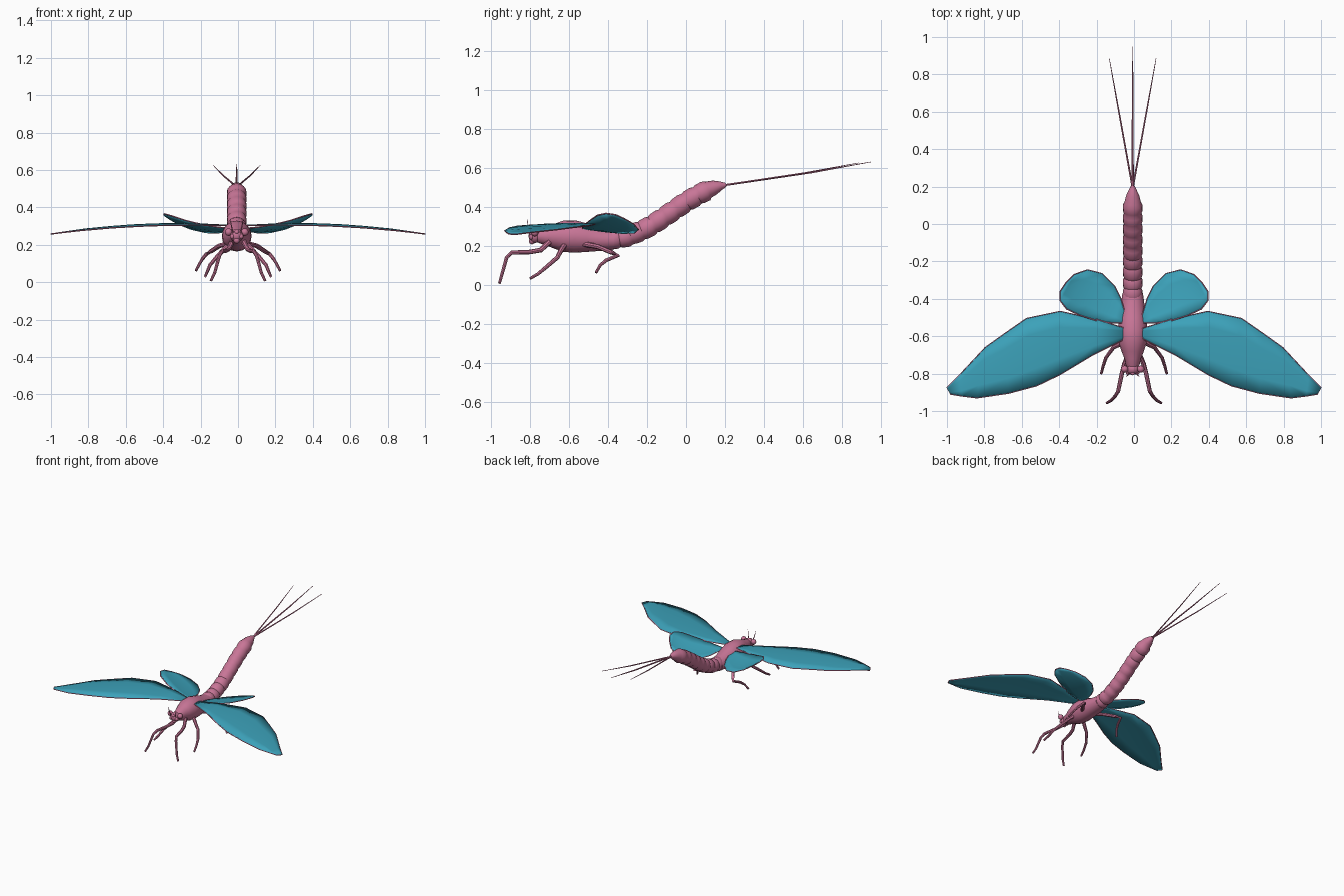
import bpy, bmesh, math
from mathutils import Vector

cube = bpy.data.objects.get("Cube")
if cube:
    bpy.data.objects.remove(cube)

AXIS = -0.007  # body midline


def material(name, rgb):
    m = bpy.data.materials.new(name)
    m.use_nodes = True
    m.diffuse_color = (*rgb, 1)
    m.node_tree.nodes["Principled BSDF"].inputs["Base Color"].default_value = (*rgb, 1)
    return m


PINK = material("dusty pink", (0.58, 0.18, 0.31))
TEAL = material("wing teal", (0.045, 0.36, 0.49))


def finish(name, bm, mat, angle=40):
    bmesh.ops.recalc_face_normals(bm, faces=bm.faces)
    mesh = bpy.data.meshes.new(name)
    bm.to_mesh(mesh)
    bm.free()
    mesh.materials.append(mat)
    ob = bpy.data.objects.new(name, mesh)
    bpy.context.collection.objects.link(ob)
    bpy.ops.object.select_all(action='DESELECT')
    ob.select_set(True)
    bpy.context.view_layer.objects.active = ob
    bpy.ops.object.shade_smooth_by_angle(angle=math.radians(angle))
    return ob


def tube(name, points, radii, sides=8, mat=PINK, closed=False):
    """Sweep rings along a path; a radius may be a (sideways, upward) pair."""
    bm = bmesh.new()
    pts = [Vector(p) for p in points]
    n, rings = len(pts), []
    for i, p in enumerate(pts):
        if closed:
            tangent = pts[(i + 1) % n] - pts[i - 1]
        else:
            tangent = pts[min(i + 1, n - 1)] - pts[max(i - 1, 0)]
        tangent.normalize()
        ref = Vector((0, 0, 1)) if closed else Vector((1, 0, 0))
        side = (ref - tangent * ref.dot(tangent)).normalized()
        up = side.cross(tangent)
        r = radii[i]
        rs, ru = r if isinstance(r, tuple) else (r, r)
        rings.append([bm.verts.new(p + side * rs * math.cos(a) + up * ru * math.sin(a))
                      for a in (2 * math.pi * k / sides for k in range(sides))])
    pairs = list(zip(rings, rings[1:]))
    if closed:
        pairs.append((rings[-1], rings[0]))
    else:
        bm.faces.new(rings[0])
        bm.faces.new(rings[-1])
    for a, b in pairs:
        for k in range(sides):
            j = (k + 1) % sides
            bm.faces.new((a[k], a[j], b[j], b[k]))
    return finish(name, bm, mat)


def ball(name, centre, size):
    bm = bmesh.new()
    bmesh.ops.create_uvsphere(bm, u_segments=12, v_segments=8, radius=1)
    for v in bm.verts:
        v.co = Vector(centre) + Vector(v.co[i] * size[i] for i in range(3))
    return finish(name, bm, PINK)


# Thorax: y, z, half width, half height
thorax = [(-.78, .25, .02, .02), (-.755, .25, .036, .036), (-.72, .249, .044, .046),
          (-.68, .249, .06, .062), (-.63, .249, .076, .08), (-.57, .247, .08, .083),
          (-.51, .24, .073, .073), (-.44, .231, .064, .058), (-.37, .23, .055, .05)]
tube("thorax", [(AXIS, y, z) for y, z, *_ in thorax], [(a, b) for *_, a, b in thorax], 16)

# Abdomen: bulging segments along a rising centreline
centre = [(-.4, .23), (-.3, .247), (-.2, .29), (-.13, .335), (0, .425), (.06, .46), (.115, .488)]


def centre_z(y):
    for (y0, z0), (y1, z1) in zip(centre, centre[1:]):
        if y <= y1 + 1e-6:
            return z0 + (z1 - z0) * (y - y0) / (y1 - y0)


path, radii = [], []
segments = 9
for i in range(segments):
    for f, r in ((0, .047), (.2, .052), (.75, .053)):
        y = -.4 + .515 * (i + f) / segments
        path.append((AXIS, y, centre_z(y)))
        radii.append(r)
path += [(AXIS, .115, .488), (AXIS, .15, .5), (AXIS, .18, .508), (AXIS, .205, .512)]
radii += [.044, .036, .022, .01]
tube("abdomen", path, radii, 16)

# Tail filaments
for name, dx, y, z, r in (("left_tail", .125, .885, .625, .005),
                          ("middle_tail", 0, .95, .63, .006),
                          ("right_tail", -.125, .885, .625, .005)):
    start, end = Vector((AXIS, .19, .51)), Vector((AXIS + dx, y, z))
    mid = start.lerp(end, .6) - Vector((0, 0, .006))
    tube(name, [start, mid, end], [r, r * .8, .0015], 6)

# Head
ball("head", (AXIS, -.775, .25), (.036, .033, .036))
ball("mouth", (AXIS, -.79, .225), (.018, .016, .018))
ball("brow", (AXIS, -.798, .268), (.012, .011, .011))


# Wing ribs: front point and rear point of each rib, root to tip
def fore_z(x, y):
    return .298 + .06 * x - .1 * x * x + .03 * (y + .7) * (1 - x)


def hind_z(x, y):
    return .268 + .62 * x * x - .15 * (y + .4)


fore_ribs = [((.04, -.56), (.04, -.61)), ((.2, -.51), (.22, -.70)), ((.395, -.467), (.395, -.805)),
             ((.575, -.505), (.52, -.865)), ((.69, -.585), (.67, -.905)), ((.795, -.66), (.84, -.93)),
             ((.935, -.81), (.92, -.92)), ((1.0, -.875), (.98, -.91))]
hind_ribs = [((.04, -.5), (.04, -.53)), ((.07, -.40), (.11, -.53)), ((.105, -.33), (.19, -.52)),
             ((.17, -.265), (.285, -.49)), ((.25, -.245), (.36, -.455)), ((.32, -.27), (.395, -.41)),
             ((.365, -.315), (.395, -.36))]


def wing(name, ribs, height, camber, s):
    bm = bmesh.new()
    rows = []
    for a, b in ribs:
        a, b = Vector(a), Vector(b)
        row = []
        for k in range(5):
            t = k / 4
            p = a.lerp(b, t)
            bulge = camber * 4 * t * (1 - t) * (a - b).length
            row.append(bm.verts.new((s * p.x, p.y, height(p.x, p.y) + bulge)))
        rows.append(row)
    for r0, r1 in zip(rows, rows[1:]):
        for k in range(4):
            bm.faces.new((r0[k], r0[k + 1], r1[k + 1], r1[k]))
    rim = [r[0].co.copy() for r in rows] + [r[-1].co.copy() for r in reversed(rows)]
    ob = finish(name, bm, TEAL, 30)
    mod = ob.modifiers.new("thickness", 'SOLIDIFY')
    mod.thickness, mod.offset = .005, 0
    tube(name + "_rim", rim, [.0035] * len(rim), 6, closed=True)


# Legs: path and radii from hip to foot
legs = {
    "front_leg": [(.03, -.70, .22), (.05, -.745, .178), (.065, -.80, .168), (.085, -.895, .165),
                  (.1, -.92, .14), (.125, -.945, .05), (.145, -.957, .008)],
    "middle_leg": [(.04, -.62, .21), (.08, -.645, .17), (.11, -.66, .14), (.15, -.715, .092),
                   (.165, -.76, .055), (.175, -.80, .032)],
    "hind_leg": [(.04, -.53, .21), (.1, -.45, .195), (.145, -.38, .165), (.17, -.35, .15),
                 (.19, -.41, .125), (.205, -.44, .1), (.225, -.462, .062)],
}

for side, s in (("left", 1), ("right", -1)):
    wing(side + "_fore_wing", fore_ribs, fore_z, .02, s)
    wing(side + "_hind_wing", hind_ribs, hind_z, -.03, s)
    for name, pts in legs.items():
        n = len(pts) - 1
        tube(f"{side}_{name}", [(s * x, y, z) for x, y, z in pts],
             [.014 - .007 * i / n for i in range(n + 1)], 8)
    ball(side + "_eye", (AXIS + s * .043, -.776, .268), (.02, .019, .02))
    ball(side + "_cheek", (AXIS + s * .024, -.795, .245), (.012, .012, .014))
    tube(side + "_antenna", [(AXIS + s * .02, -.8, .265), (AXIS + s * .028, -.81, .3),
                             (AXIS + s * .035, -.815, .335)], [.004, .003, .001], 6)
